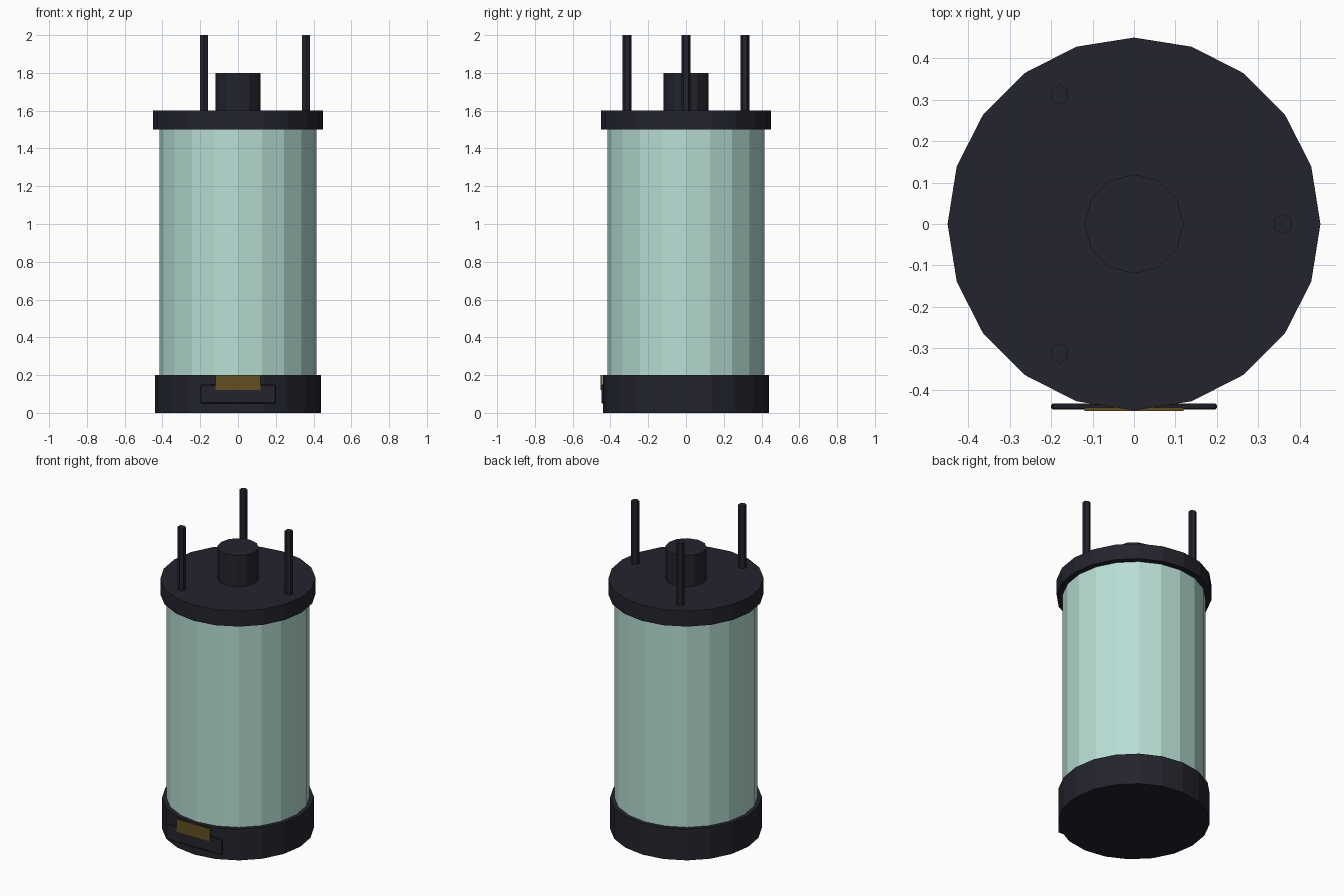
import bpy, math

if "Cube" in bpy.data.objects:
    bpy.data.objects.remove(bpy.data.objects["Cube"])


def material(name, rgb):
    m = bpy.data.materials.new(name)
    m.diffuse_color = (*rgb, 1.0)
    m.use_nodes = True
    m.node_tree.nodes["Principled BSDF"].inputs["Base Color"].default_value = m.diffuse_color
    return m


DARK = material("dark metal", (0.017, 0.017, 0.027))
GLASS = material("pale green glass", (0.48, 0.73, 0.66))
BRASS = material("dull brass", (0.127, 0.08, 0.015))


def cylinder(name, radius, z0, z1, sides, mat, x=0.0, y=0.0, turn=0.0):
    # Blender puts the first vertex on +y; turn rotates it about z
    bpy.ops.mesh.primitive_cylinder_add(vertices=sides, radius=radius, depth=z1 - z0,
                                        location=(x, y, (z0 + z1) / 2), rotation=(0, 0, turn))
    o = bpy.context.object
    o.name = name
    o.data.materials.append(mat)
    return o


def box(name, lo, hi, mat):
    bpy.ops.mesh.primitive_cube_add(size=1, location=[(a + b) / 2 for a, b in zip(lo, hi)])
    o = bpy.context.object
    o.name = name
    o.scale = [b - a for a, b in zip(lo, hi)]
    bpy.ops.object.transform_apply(location=False, rotation=False, scale=True)
    o.data.materials.append(mat)
    return o


# Tank body
cylinder("base", 0.44, 0.0, 0.2, 20, DARK)
cylinder("glass_tube", 0.415, 0.2, 1.5, 20, GLASS)
cylinder("top_cap", 0.45, 1.5, 1.6, 20, DARK)
cylinder("top_port", 0.12, 1.6, 1.8, 12, DARK)

# Three hexagonal rods around the cap
for i in range(3):
    a = i * math.tau / 3
    cylinder(f"rod_{i + 1}", 0.024, 1.6, 2.0, 6, DARK, 0.36 * math.cos(a), 0.36 * math.sin(a))

# Front panel with softened edges, and its brass plate
panel = box("front_panel", (-0.2, -0.448, 0.05), (0.2, -0.433, 0.15), DARK)
bev = panel.modifiers.new("soft edges", 'BEVEL')
bev.width = 0.004
bev.segments = 1
box("brass_plate", (-0.12, -0.452, 0.12), (0.12, -0.443, 0.2), BRASS)
